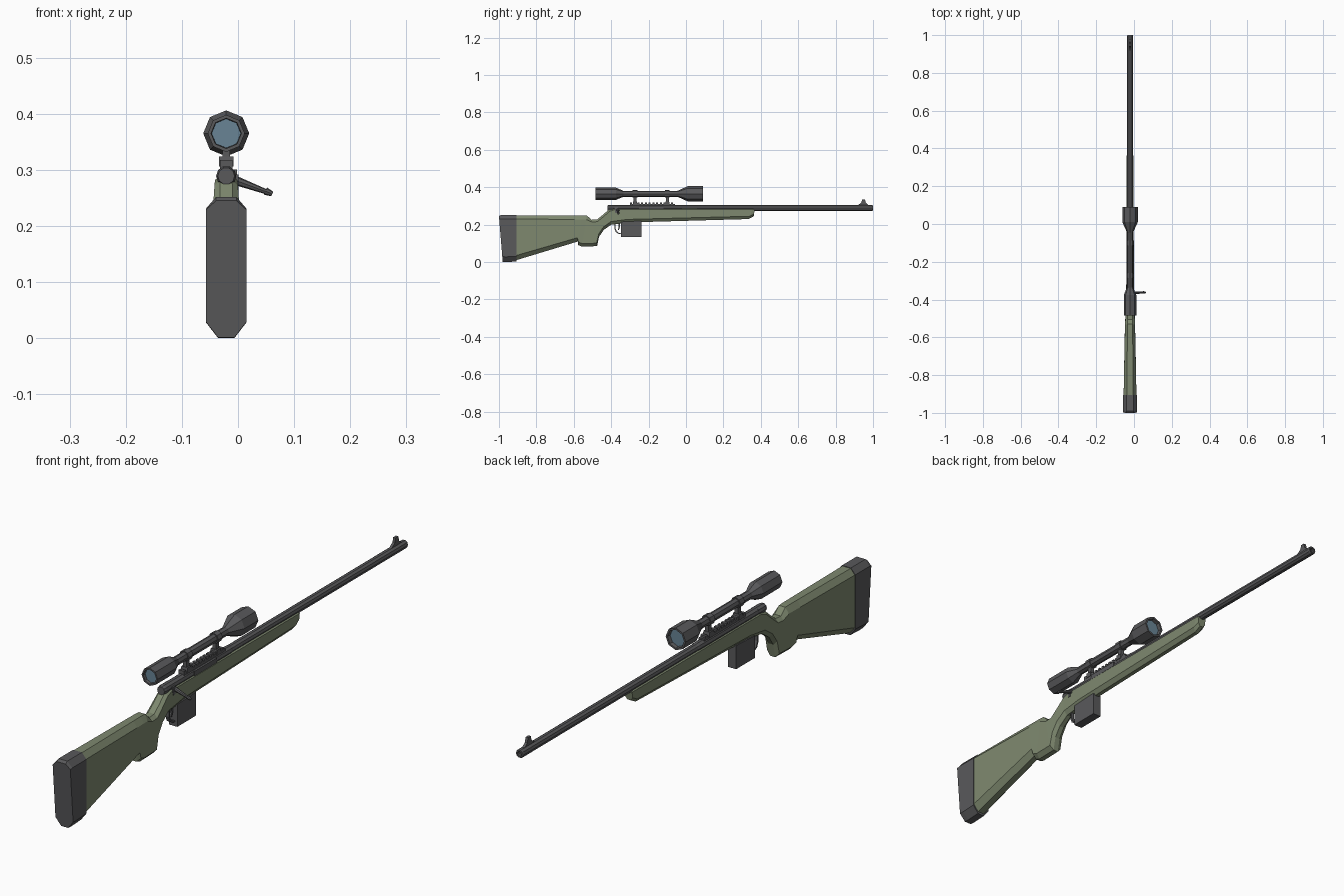
import bpy, bmesh
from math import sin, cos, pi
from mathutils import Vector

X0 = -0.021      # centre line of the rifle
BORE = 0.289     # barrel axis height
SCOPE = 0.365    # scope axis height


def mat(name, col):
    m = bpy.data.materials.new(name)
    m.diffuse_color = (*col, 1)
    return m


GREEN = mat("stock_green", (0.21, 0.25, 0.16))
METAL = mat("dark_metal", (0.10, 0.10, 0.105))
GLASS = mat("lens_glass", (0.14, 0.23, 0.30))


def skin(name, rings, m):
    """Bridge a list of point rings and cap both ends."""
    bm = bmesh.new()
    vs = [[bm.verts.new(p) for p in r] for r in rings]
    n = len(rings[0])
    for a, b in zip(vs, vs[1:]):
        for i in range(n):
            j = (i + 1) % n
            bm.faces.new((a[i], a[j], b[j], b[i]))
    bm.faces.new(vs[0])
    bm.faces.new(vs[-1])
    bmesh.ops.recalc_face_normals(bm, faces=bm.faces)
    me = bpy.data.meshes.new(name)
    bm.to_mesh(me)
    bm.free()
    ob = bpy.data.objects.new(name, me)
    bpy.context.collection.objects.link(ob)
    me.materials.append(m)
    return ob


def turned(name, prof, z, sides, m=METAL):
    """Turned part along y from (y, radius) pairs."""
    return skin(name, [[(X0 + r * cos(2 * pi * i / sides), y, z + r * sin(2 * pi * i / sides))
                        for i in range(sides)] for y, r in prof], m)


def prism(name, prof, x, w, m=METAL):
    """Side profile of (y, z) points extruded to half width w around x."""
    return skin(name, [[(X0 + x + s * w, y, z) for y, z in prof] for s in (-1, 1)], m)


def rod(name, a, b, ra, rb, sides=8):
    a, b = Vector(a), Vector(b)
    q = (b - a).to_track_quat('Z', 'Y')
    return skin(name, [[p + q @ Vector((r * cos(2 * pi * i / sides), r * sin(2 * pi * i / sides), 0))
                        for i in range(sides)] for p, r in ((a, ra), (b, rb))], METAL)


def loft(name, stations, m):
    """Chamfered sections: top y, top z, bottom y, bottom z, half width, top and bottom chamfer."""
    rings = []
    for yt, zt, yb, zb, w, ct, cb in stations:
        h = zt - zb
        half = [(w * 0.5, 0), (w, ct), (w, h - cb), (w * 0.4, h)]
        pts = half + [(-x, d) for x, d in reversed(half)]
        rings.append([(X0 + x, yt + (yb - yt) * d / h, zt - d) for x, d in pts])
    return skin(name, rings, m)


# Stock with comb, grip and fore-end
loft("stock", [
    (-0.908, 0.250, -0.908, 0.010, 0.034, 0.020, 0.025),
    (-0.600, 0.250, -0.578, 0.110, 0.028, 0.022, 0.020),
    (-0.555, 0.250, -0.576, 0.090, 0.027, 0.022, 0.016),
    (-0.530, 0.249, -0.556, 0.083, 0.026, 0.022, 0.016),
    (-0.505, 0.226, -0.475, 0.085, 0.025, 0.012, 0.016),
    (-0.475, 0.228, -0.465, 0.135, 0.024, 0.012, 0.016),
    (-0.445, 0.252, -0.440, 0.172, 0.023, 0.012, 0.016),
    (-0.410, 0.283, -0.400, 0.200, 0.021, 0.012, 0.016),
    (-0.385, 0.290, -0.300, 0.212, 0.020, 0.008, 0.016),
    (0.358, 0.287, 0.335, 0.230, 0.019, 0.006, 0.015),
    (0.368, 0.285, 0.362, 0.245, 0.016, 0.006, 0.012)], GREEN)

# Recoil pad
loft("butt_pad", [
    (-1.000, 0.245, -0.980, 0.001, 0.036, 0.016, 0.028),
    (-0.990, 0.252, -0.960, 0.000, 0.036, 0.021, 0.028),
    (-0.905, 0.252, -0.905, 0.003, 0.036, 0.021, 0.028)], METAL)

# Barrel with hollow muzzle, receiver and bolt
turned("barrel", [(-0.05, 0.016), (0.995, 0.016), (1.0, 0.0145), (1.0, 0.009), (0.95, 0.009)], BORE, 10)
turned("receiver", [(-0.385, 0.0175), (-0.03, 0.0175), (-0.02, 0.016)], BORE, 10)
turned("bolt_shroud", [(-0.420, 0.010), (-0.420, 0.015), (-0.408, 0.018), (-0.372, 0.018)], BORE, 10)
prism("ejection_port", [(-0.25, 0.283), (-0.12, 0.283), (-0.12, 0.301), (-0.25, 0.301)], 0.010, 0.009)
rod("bolt_handle", (X0 + 0.006, -0.365, 0.285), (0.057, -0.362, 0.2585), 0.009, 0.004)
rod("bolt_knob", (0.049, -0.362, 0.2622), (0.061, -0.362, 0.257), 0.007, 0.0045)
prism("bolt_lug", [(-0.378, 0.262), (-0.366, 0.262), (-0.362, 0.292), (-0.382, 0.292)], 0.017, 0.005)

# Toothed scope rail
teeth, step, y0 = 12, 0.02, -0.30
rail = [(y0, 0.300)]
for i in range(teeth):
    y = y0 + i * step
    rail += [(y, 0.318), (y + step * 0.55, 0.318), (y + step * 0.55, 0.311), (y + step, 0.311)]
rail.append((y0 + teeth * step, 0.300))
prism("scope_rail", rail, 0, 0.011)

# Front sight ramp and blade
prism("front_sight", [(0.915, 0.302), (0.938, 0.318), (0.941, 0.334), (0.957, 0.334),
                      (0.962, 0.316), (0.980, 0.302)], 0, 0.005)

# Magazine, trigger and guard
prism("magazine", [(-0.348, 0.133), (-0.238, 0.133), (-0.238, 0.220), (-0.348, 0.215)], 0, 0.017)
prism("trigger", [(-0.362, 0.210), (-0.352, 0.210), (-0.354, 0.185), (-0.360, 0.170),
                  (-0.364, 0.171), (-0.360, 0.188)], 0, 0.003)
guard = [(-0.383, 0.215), (-0.383, 0.180), (-0.375, 0.160), (-0.360, 0.150), (-0.340, 0.148)]
inner = [(-0.340, 0.153), (-0.358, 0.155), (-0.370, 0.164), (-0.377, 0.181), (-0.377, 0.215)]
prism("trigger_guard", guard + inner, 0, 0.007)

# Scope body with recessed ends
turned("scope_body", [
    (-0.470, 0.026), (-0.485, 0.027), (-0.485, 0.033), (-0.375, 0.033), (-0.335, 0.016),
    (-0.045, 0.016), (0.010, 0.041), (0.090, 0.041), (0.090, 0.034), (0.072, 0.032)], SCOPE, 8)
turned("rear_lens", [(-0.474, 0.026), (-0.470, 0.026)], SCOPE, 8, GLASS)
turned("front_lens", [(0.071, 0.0325), (0.076, 0.0325)], SCOPE, 8, GLASS)

# Scope rings, posts and clamps
for label, y in (("rear", -0.272), ("front", -0.100)):
    turned(label + "_scope_ring", [(y - 0.013, 0.020), (y + 0.013, 0.020)], SCOPE, 8)
    prism(label + "_scope_post", [(y - 0.008, 0.312), (y + 0.008, 0.312),
                                  (y + 0.008, 0.352), (y - 0.008, 0.352)], 0, 0.007)
    prism(label + "_scope_clamp", [(y - 0.013, 0.306), (y + 0.013, 0.306),
                                   (y + 0.010, 0.324), (y - 0.010, 0.324)], 0, 0.013)
